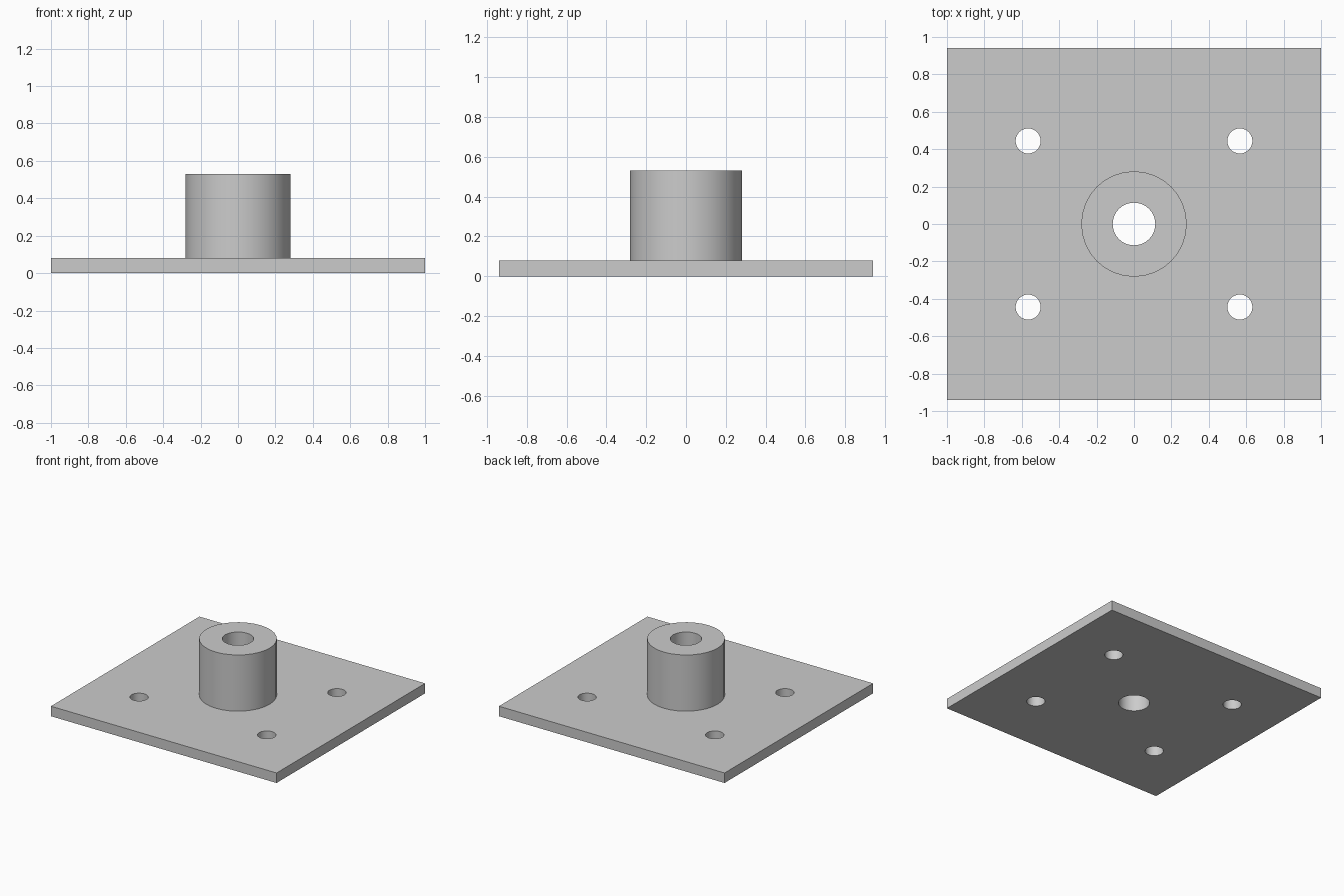
import bpy
import math

cube = bpy.data.objects.get("Cube")
if cube:
    bpy.data.objects.remove(cube, do_unlink=True)

WIDTH, DEPTH, THICK = 2.0, 1.88, 0.08
TOP = 0.53
BOSS_R, BORE_R, HOLE_R = 0.282, 0.114, 0.067
HOLE_X, HOLE_Y = 0.566, 0.444

grey = bpy.data.materials.new("light grey metal")
grey.use_nodes = True
colour = (0.6, 0.6, 0.6, 1)
grey.diffuse_color = colour
grey.node_tree.nodes["Principled BSDF"].inputs["Base Color"].default_value = colour


def cylinder(name, radius, bottom, top, x=0, y=0, sides=32):
    bpy.ops.mesh.primitive_cylinder_add(
        vertices=sides, radius=radius, depth=top - bottom,
        location=(x, y, (bottom + top) / 2))
    obj = bpy.context.object
    obj.name = name
    obj.data.materials.append(grey)
    return obj


def drill(body, radius, x=0, y=0):
    """Cut a vertical through hole, then discard the cutter."""
    cutter = cylinder("hole_cutter", radius, -0.1, TOP + 0.1, x, y)
    cutter.hide_render = True
    mod = body.modifiers.new("hole", "BOOLEAN")
    mod.operation = "DIFFERENCE"
    mod.solver = "EXACT"
    mod.object = cutter
    bpy.context.view_layer.objects.active = body
    bpy.ops.object.modifier_apply(modifier=mod.name)
    bpy.data.objects.remove(cutter, do_unlink=True)


# Base plate
bpy.ops.mesh.primitive_cube_add(size=1, location=(0, 0, THICK / 2))
plate = bpy.context.object
plate.name = "base_plate"
plate.scale = (WIDTH, DEPTH, THICK)
bpy.ops.object.transform_apply(location=False, rotation=False, scale=True)
plate.data.materials.append(grey)

# Raised central boss
boss = cylinder("central_boss", BOSS_R, THICK, TOP)

# Central bore through both parts, and four mounting holes
for part in (plate, boss):
    drill(part, BORE_R)
for sx in (-1, 1):
    for sy in (-1, 1):
        drill(plate, HOLE_R, sx * HOLE_X, sy * HOLE_Y)

# Smooth round walls with crisp rims
for part in (plate, boss):
    bpy.ops.object.select_all(action="DESELECT")
    part.select_set(True)
    bpy.context.view_layer.objects.active = part
    bpy.ops.object.shade_smooth_by_angle(angle=math.radians(30))
